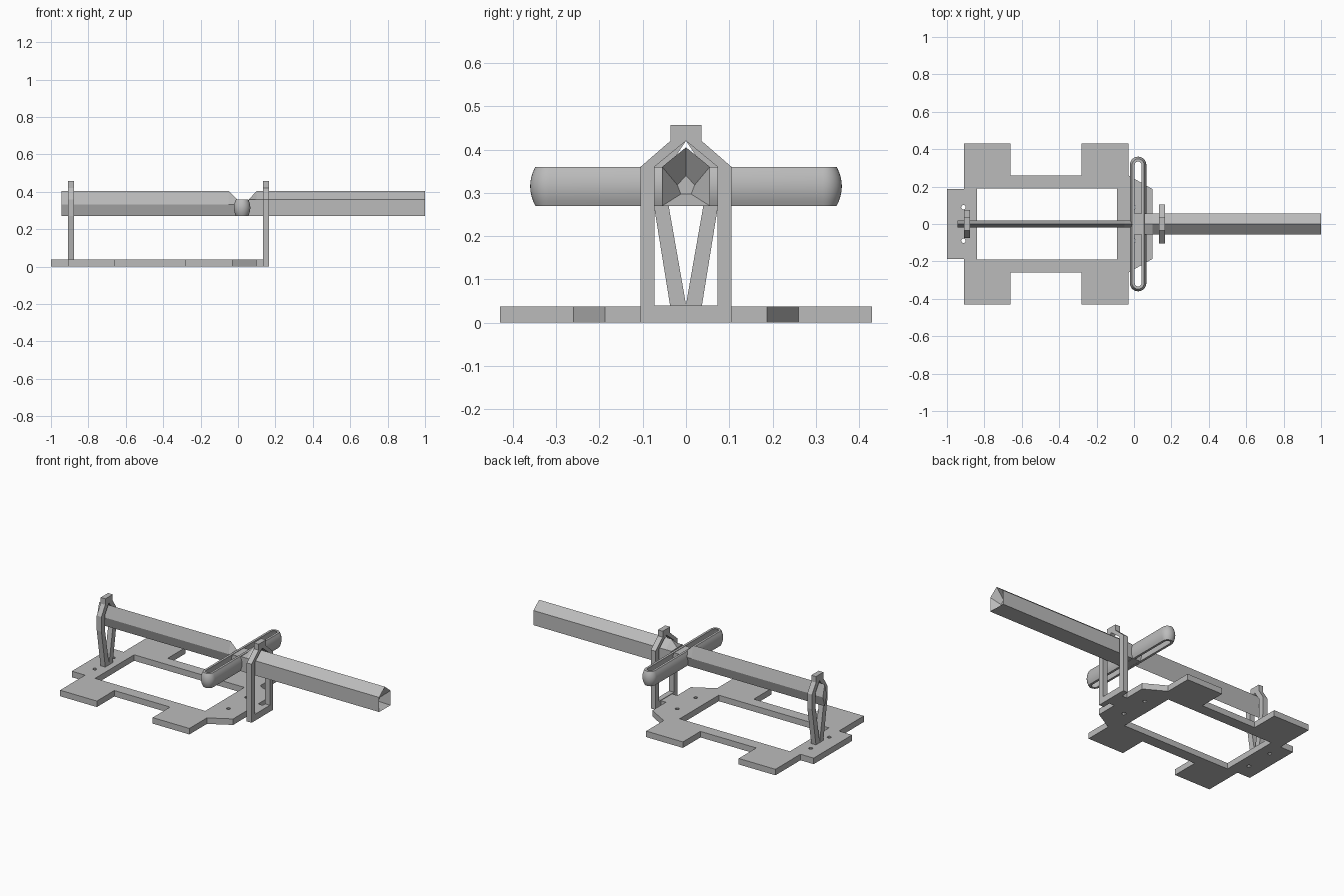
import bpy, bmesh, math
from mathutils import Vector

if "Cube" in bpy.data.objects:
    bpy.data.objects.remove(bpy.data.objects["Cube"])

grey = bpy.data.materials.new("plain grey")
grey.diffuse_color = (0.5, 0.5, 0.5, 1)
grey.use_nodes = True
grey.node_tree.nodes["Principled BSDF"].inputs["Base Color"].default_value = grey.diffuse_color


def finish(name, bm):
    bmesh.ops.recalc_face_normals(bm, faces=bm.faces[:])
    me = bpy.data.meshes.new(name)
    bm.to_mesh(me)
    bm.free()
    ob = bpy.data.objects.new(name, me)
    bpy.context.collection.objects.link(ob)
    me.materials.append(grey)
    return ob


def prism(name, loops, lo, hi, along_x=False):
    """Extrude an outline with holes along z, or a (y, z) outline along x."""
    bm = bmesh.new()
    edges = []
    for loop in loops:
        vs = [bm.verts.new((lo, a, b) if along_x else (a, b, lo)) for a, b in loop]
        edges += [bm.edges.new((vs[i - 1], vs[i])) for i in range(len(vs))]
    bmesh.ops.triangle_fill(bm, edges=edges, use_beauty=True)
    res = bmesh.ops.extrude_face_region(bm, geom=bm.faces[:], use_keep_orig=True)
    d = Vector((hi - lo, 0, 0)) if along_x else Vector((0, 0, hi - lo))
    bmesh.ops.translate(bm, verts=[g for g in res["geom"] if isinstance(g, bmesh.types.BMVert)], vec=d)
    return finish(name, bm)


def loft(name, rings, closed=False):
    """Skin equal-sized rings of points; cap the ends unless closed."""
    bm = bmesh.new()
    rows = [[bm.verts.new(p) for p in r] for r in rings]
    n = len(rows[0])
    for k in range(0 if closed else 1, len(rows)):
        a, b = rows[k - 1], rows[k]
        for i in range(n):
            bm.faces.new((a[i - 1], a[i], b[i], b[i - 1]))
    if not closed:
        bm.faces.new(rows[0])
        bm.faces.new(rows[-1])
    return finish(name, bm)


def mirrored(half):
    """Complete a half outline (positive second value) about zero."""
    return half + [(x, -y) for x, y in reversed(half)]


def sides(half):
    """Complete a half (y, z) outline about y = 0; points on the axis stay single."""
    return half + [(-y, z) for y, z in reversed(half) if y > 0]


def circle(cx, cy, r, n=10):
    return [(cx + r * math.cos(math.tau * i / n), cy + r * math.sin(math.tau * i / n)) for i in range(n)]


# base plate with a large window and four screw holes
plate = mirrored([(-1, .187), (-.91, .187), (-.91, .43), (-.66, .43), (-.66, .26), (-.28, .26),
                  (-.28, .43), (-.03, .43), (-.03, .26), (.098, .187)])
window = mirrored([(-.84, .19), (-.09, .19)])
holes = [circle(x, s * .09, .012) for x in (-.912, -.003) for s in (-1, 1)]
prism("base_plate", [plate, window] + holes, 0, .037)
prism("plate_bridge", [mirrored([(.09, .055), (.14, .055)])], 0, .037)

# front frame, straight legs with a pointed opening
prism("front_frame", [
    sides([(.105, 0), (.105, .36), (.036, .42), (.036, .457)]),
    sides([(.073, .04), (.073, .36), (0, .42)])], .133, .166, True)

# rear fork, legs meeting in a V
prism("rear_fork", [
    sides([(.036, .035), (.074, .27), (.074, .36), (.036, .42), (.036, .457)]),
    sides([(0, .042), (.04, .27), (.04, .36), (0, .42)])], -.91, -.878, True)


# front beam: house-shaped section, hipped inner end, recessed outer end
def house(x, peak):
    return [(x, y, z) for y, z in sides([(.055, .27), (.055, .36), (0, peak)])]


diamond = [(.95, y, z) for y, z in sides([(.012, .297), (.02, .318), (0, .34)])]
loft("front_beam", [house(.06, .361), house(.1, .405), house(1, .405), diamond])


# rear beam: slim diamond section with a sloped inner end
def slim(x, peak, mid=.332):
    return [(x, y, z) for y, z in [(0, .27), (.02, mid), (0, peak), (-.02, mid)]]


loft("rear_beam", [slim(-.945, .405), slim(-.05, .405), slim(-.005, .36)])

# block joining both beams inside the loop
prism("beam_joint", [mirrored([(-.012, .055), (.062, .055)])], .272, .356)

# loop band: barrel-shaped wall swept around a long stadium
rings = []
steps = [-1, -.75, -.5, -.25, 0, .25, .5, .75, 1]
for s in (1, -1):
    for i in range(17):
        a = math.pi * i / 16 + (0 if s > 0 else math.pi)
        ring = []
        for t, wall in [(t, 0) for t in steps] + [(t, .014) for t in reversed(steps)]:
            r = .044 - .012 * t * t - wall
            ring.append((.022 + r * math.cos(a), s * .316 + r * math.sin(a), .315 + .045 * t))
        rings.append(ring)
band = loft("loop_band", rings, closed=True)
bpy.context.view_layer.objects.active = band
band.select_set(True)
bpy.ops.object.shade_smooth_by_angle(angle=math.radians(35))
